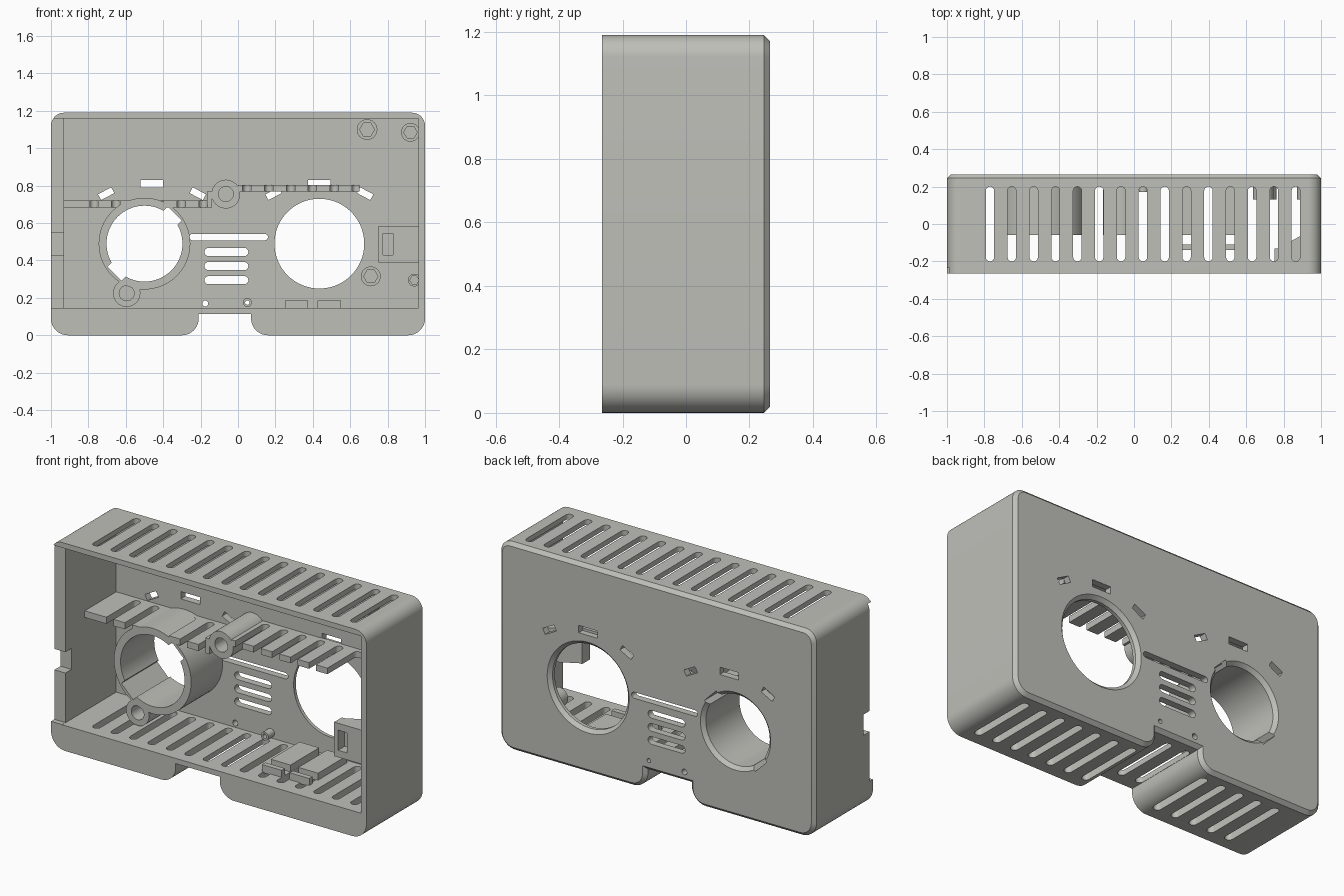
import bpy, bmesh, math

if "Cube" in bpy.data.objects:
    bpy.data.objects.remove(bpy.data.objects["Cube"])

mat = bpy.data.materials.new("warm_grey")
mat.diffuse_color = (0.52, 0.52, 0.485, 1)
mat.use_nodes = True
mat.node_tree.nodes["Principled BSDF"].inputs["Base Color"].default_value = mat.diffuse_color


def prism(name, loops, y0, y1, chamfer=0.0):
    """Extrude one or more (x, z) outlines from y0 to y1."""
    bm = bmesh.new()
    for pts in loops:
        face = bm.faces.new([bm.verts.new((x, y0, z)) for x, z in pts])
        ext = bmesh.ops.extrude_face_region(bm, geom=[face])["geom"]
        for v in ext:
            if isinstance(v, bmesh.types.BMVert):
                v.co.y = y1
    bmesh.ops.recalc_face_normals(bm, faces=bm.faces)
    if chamfer:
        edges = [e for e in bm.edges if all(abs(v.co.y - y1) < 1e-5 for v in e.verts)]
        bmesh.ops.bevel(bm, geom=edges, offset=chamfer, segments=1, affect='EDGES')
    return to_object(name, bm)


def to_object(name, bm):
    me = bpy.data.meshes.new(name)
    bm.to_mesh(me)
    bm.free()
    ob = bpy.data.objects.new(name, me)
    bpy.context.collection.objects.link(ob)
    me.materials.append(mat)
    return ob


def boxes(name, specs):
    """Boxes given as x0, x1, y0, y1, z0, z1."""
    bm = bmesh.new()
    for x0, x1, y0, y1, z0, z1 in specs:
        for v in bmesh.ops.create_cube(bm, size=1)["verts"]:
            v.co = ((x0 + x1) / 2 + v.co.x * (x1 - x0),
                    (y0 + y1) / 2 + v.co.y * (y1 - y0),
                    (z0 + z1) / 2 + v.co.z * (z1 - z0))
    return to_object(name, bm)


def arc(cx, cz, r, a0, a1, n=10):
    return [(cx + r * math.cos(math.radians(a0 + (a1 - a0) * i / n)),
             cz + r * math.sin(math.radians(a0 + (a1 - a0) * i / n))) for i in range(n + 1)]


def circle(cx, cz, r, n=64):
    return arc(cx, cz, r, 0, 360, n)[:-1]


def slot(cx, cz, length, h):
    d = (length - h) / 2
    return arc(cx + d, cz, h / 2, -90, 90, 8) + arc(cx - d, cz, h / 2, 90, 270, 8)


def rect(cx, cz, w, h, deg=0):
    c, s = math.cos(math.radians(deg)), math.sin(math.radians(deg))
    return [(cx + c * a * w / 2 - s * b * h / 2, cz + s * a * w / 2 + c * b * h / 2)
            for a, b in ((-1, -1), (1, -1), (1, 1), (-1, 1))]


def cut(ob, *cutters):
    for c in cutters:
        c.hide_render = True
        m = ob.modifiers.new("cut", 'BOOLEAN')
        m.operation, m.solver, m.object = 'DIFFERENCE', 'EXACT', c
        bpy.context.view_layer.objects.active = ob
        bpy.ops.object.modifier_apply(modifier=m.name)


LX, RX, HZ = -0.5, 0.435, 0.49      # round openings
WALL = 0.225                        # inside of the back wall
FRONT = -0.06                       # front of the inner fittings
pitch = 0.1168
slot_x = [-0.77 + pitch * i for i in range(15)]

# Outer body with two rounded feet
outline = (arc(0.93, 1.12, 0.07, 0, 90) + arc(-0.93, 1.12, 0.07, 90, 180)
           + arc(-0.91, 0.09, 0.09, 180, 270) + arc(-0.30, 0.09, 0.09, 270, 360)
           + [(-0.21, 0.115), (0.07, 0.115)]
           + arc(0.16, 0.09, 0.09, 180, 270) + arc(0.91, 0.09, 0.09, 270, 360))
shell = prism("shell", [outline], -0.265, 0.265, 0.02)
cavity = boxes("cavity_cutter", [(-0.93, 0.965, -0.4, WALL, 0.145, 1.16)])

# Vent slots running through roof, shelves and floor
bm = bmesh.new()
for x in slot_x:
    # outline in x, y, extruded upward
    f = bm.faces.new([bm.verts.new((x + b, a, -0.1)) for a, b in slot(0, 0, 0.4, 0.045)])
    for v in bmesh.ops.extrude_face_region(bm, geom=[f])["geom"]:
        if isinstance(v, bmesh.types.BMVert):
            v.co.z = 1.3
bmesh.ops.recalc_face_normals(bm, faces=bm.faces)
vents = to_object("vent_cutter", bm)

# Back wall openings
openings = [circle(RX, HZ, 0.24), slot(-0.05, 0.525, 0.42, 0.035),
            circle(-0.175, 0.17, 0.016, 20), circle(0.05, 0.175, 0.012, 20)]
openings += [slot(-0.062, z, 0.235, 0.044) for z in (0.445, 0.37, 0.295)]
for cx in (-0.46, RX):
    openings += [rect(cx, 0.81, 0.12, 0.042),
                 rect(cx - 0.245, 0.757, 0.08, 0.035, 28),
                 rect(cx + 0.245, 0.757, 0.08, 0.035, -28)]
holes = prism("opening_cutter", openings, 0.0, 0.4)
bore = prism("bore_cutter", [circle(LX, HZ, 0.203)], -0.3, 0.4)
keys = prism("key_cutter", [rect(LX, HZ, 0.455, 0.105, 45)], -0.3, 0.4)

# Flared rims on the back of the round openings
rims = []
for cx, r in ((LX, 0.203), (RX, 0.24)):
    bm = bmesh.new()
    for rr, y in ((r - 0.002, 0.243), (r + 0.022, 0.267)):
        bm.faces.new([bm.verts.new((x, y, z)) for x, z in circle(cx, HZ, rr)])
    bmesh.ops.bridge_loops(bm, edges=bm.edges[:])
    bmesh.ops.recalc_face_normals(bm, faces=bm.faces)
    rims.append(to_object("rim_cutter", bm))

# Recessed front edge and latch notch in the left wall
recess = boxes("recess_cutter", [(-1.1, -0.92, -0.4, -0.235, 0.146, 1.16)])
latch = boxes("latch_cutter", [(-1.1, -0.92, -0.4, -0.18, 0.43, 0.55)])
cut(shell, cavity, vents, holes, bore, keys, *rims, recess, latch)

# Sleeve around the left opening
sleeve = prism("sleeve", [circle(LX, HZ, 0.245)], FRONT, WALL + 0.005)
cut(sleeve, bore, keys)

# Slotted inner shelves
left_shelf = boxes("left_shelf", [(-0.935, -0.14, FRONT, WALL + 0.005, 0.682, 0.72)])
right_shelf = boxes("right_shelf", [(0.0, 0.65, FRONT, WALL + 0.005, 0.768, 0.803)])
shelf_step = boxes("shelf_step", [(-0.165, -0.14, FRONT, WALL + 0.005, 0.70, 0.77)])
cut(left_shelf, vents, bore)
cut(right_shelf, vents)

# Screw bosses with blind holes
bosses = []
for name, x, z, r, h in (("lower_boss", -0.595, 0.225, 0.073, 0.04),
                         ("upper_boss", -0.065, 0.755, 0.077, 0.04)):
    b = prism(name, [circle(x, z, r, 40)], FRONT, WALL + 0.005)
    cut(b, prism("boss_cutter", [circle(x, z, h, 32)], -0.3, 0.2))
    bosses.append(b)

# Short pegs on the back wall
for i, (x, z, r) in enumerate(((0.69, 1.10, 0.055), (0.922, 1.085, 0.05),
                               (0.71, 0.315, 0.053), (0.943, 0.295, 0.034))):
    peg = prism("peg_%d" % (i + 1), [circle(x, z, r, 32)], 0.13, WALL + 0.005)
    cut(peg, prism("peg_cutter", [circle(x, z, r * 0.72, 6)], 0.0, 0.2))
    bosses.append(peg)
pin = prism("small_pin", [circle(0.05, 0.175, 0.024, 20)], 0.17, WALL + 0.005)
cut(pin, holes)

# Blocks resting on the floor
floor_block = boxes("floor_block", [(0.25, 0.55, FRONT, 0.2, 0.14, 0.185)])
cut(floor_block, boxes("block_cutter", [(0.375, 0.425, -0.3, 0.3, 0.1, 0.3)]))
floor_rib = boxes("floor_rib", [(0.25, 0.375, -0.14, -0.11, 0.14, 0.185),
                                (0.425, 0.55, -0.14, -0.11, 0.14, 0.185)])

# Latch bracket on the right wall, tapering toward the back
bm = bmesh.new()
f = bm.faces.new([bm.verts.new((x, y, 0.39)) for x, y in
                  ((0.75, -0.2), (0.97, -0.2), (0.97, -0.02), (0.77, -0.13), (0.75, -0.13))])
for v in bmesh.ops.extrude_face_region(bm, geom=[f])["geom"]:
    if isinstance(v, bmesh.types.BMVert):
        v.co.z = 0.585
bmesh.ops.recalc_face_normals(bm, faces=bm.faces)
bracket = to_object("latch_bracket", bm)
cut(bracket, boxes("bracket_cutter", [(0.775, 0.83, -0.3, -0.14, 0.43, 0.545)]))

# Remove helpers, then smooth the curved sides
for ob in list(bpy.data.objects):
    if "_cutter" in ob.name:
        bpy.data.objects.remove(ob)
for ob in bpy.data.objects:
    bpy.ops.object.select_all(action='DESELECT')
    ob.select_set(True)
    bpy.context.view_layer.objects.active = ob
    bpy.ops.object.shade_smooth_by_angle(angle=math.radians(30))
